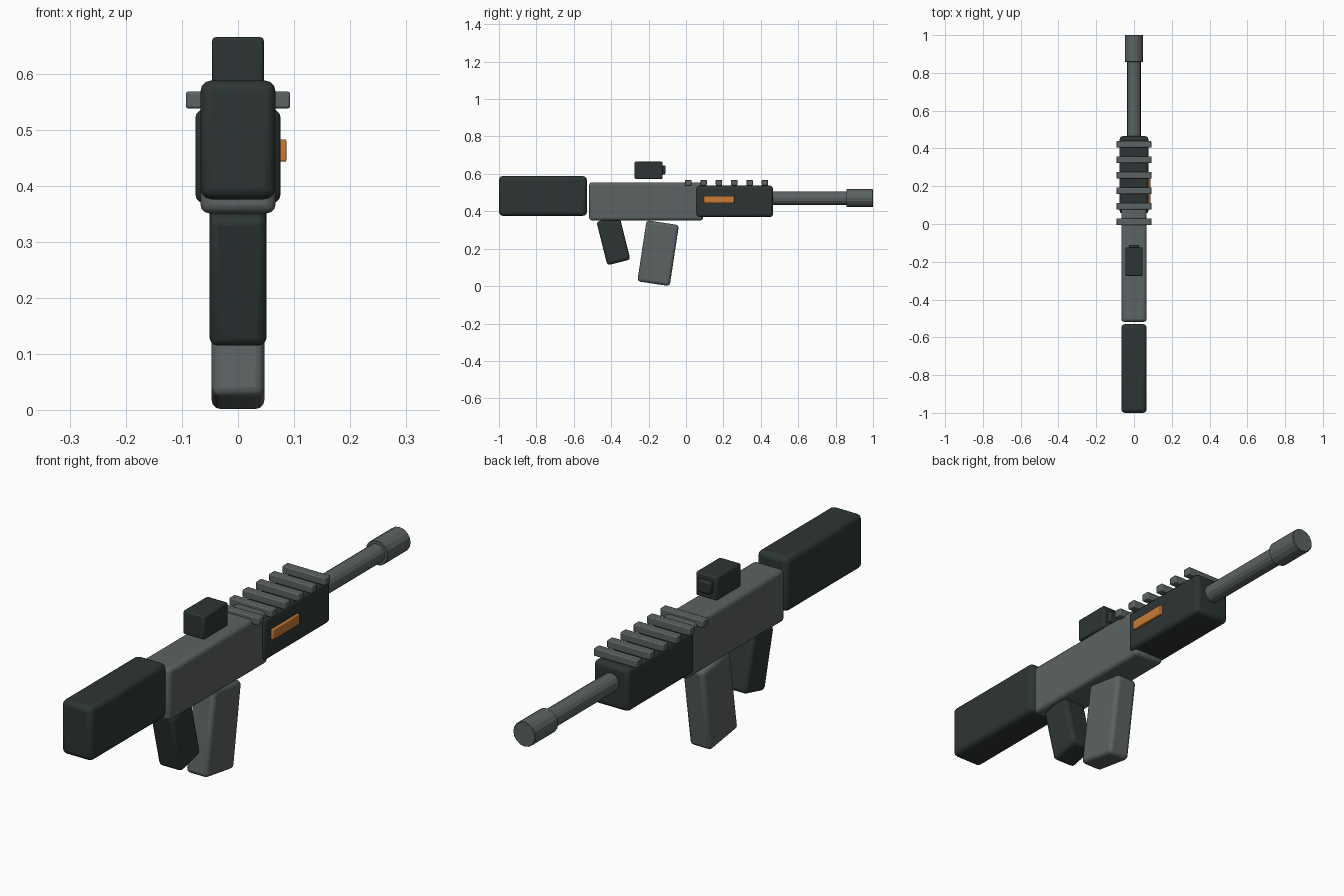
import bpy
import math

cube = bpy.data.objects.get("Cube")
if cube:
    bpy.data.objects.remove(cube, do_unlink=True)


def material(name, rgb):
    mat = bpy.data.materials.new(name)
    mat.use_nodes = True
    mat.diffuse_color = (*rgb, 1)
    mat.node_tree.nodes["Principled BSDF"].inputs["Base Color"].default_value = (*rgb, 1)
    return mat


DARK = material("dark green grey", (0.026, 0.036, 0.034))
GREY = material("metal grey", (0.107, 0.122, 0.122))
ORANGE = material("orange", (0.58, 0.2, 0.035))


def finish(obj, name, mat, bevel, segments):
    obj.name = name
    obj.data.materials.append(mat)
    bpy.ops.object.transform_apply(location=False, rotation=False, scale=True)
    mod = obj.modifiers.new("rounded edges", "BEVEL")
    mod.width = bevel
    mod.segments = segments
    mod.limit_method = "ANGLE"
    mod.angle_limit = math.radians(40)
    return obj


def box(name, mat, centre, size, bevel, segments=3, tilt=0):
    bpy.ops.mesh.primitive_cube_add(size=1, location=centre,
                                    rotation=(math.radians(tilt), 0, 0))
    obj = bpy.context.object
    obj.scale = size
    finish(obj, name, mat, bevel, segments)
    bpy.ops.object.shade_smooth_by_angle(angle=math.radians(35))
    return obj


def tube(name, mat, radius, y0, y1, z):
    bpy.ops.mesh.primitive_cylinder_add(vertices=16, radius=radius, depth=y1 - y0,
                                        location=(0, (y0 + y1) / 2, z),
                                        rotation=(math.pi / 2, 0, 0))
    return finish(bpy.context.object, name, mat, 0.002, 1)


# Main bodies
box("stock", DARK, (0, -0.765, 0.482), (0.134, 0.47, 0.212), 0.02)
box("receiver", GREY, (0, -0.213, 0.453), (0.134, 0.61, 0.204), 0.016)
box("handguard", DARK, (0, 0.26, 0.453), (0.152, 0.41, 0.168), 0.016)

# Slanted grip and magazine
box("grip", DARK, (0, -0.388, 0.243), (0.102, 0.127, 0.24), 0.016, tilt=14)
box("magazine", GREY, (0, -0.149, 0.176), (0.094, 0.175, 0.33), 0.016, tilt=-8.6)

# Barrel and muzzle
tube("barrel", GREY, 0.036, 0.44, 0.88, 0.47)
tube("muzzle", GREY, 0.048, 0.857, 1.0, 0.47)

# Rail slats across the top
for i in range(6):
    box(f"rail_slat_{i + 1}", GREY, (0, 0.012 + 0.082 * i, 0.553),
        (0.186, 0.034, 0.03), 0.004, 2)

# Sight with its lens block
box("sight", DARK, (0, -0.2, 0.619), (0.092, 0.15, 0.092), 0.006, 2)
box("sight_lens", DARK, (0, -0.123, 0.621), (0.054, 0.026, 0.048), 0.006, 2)

# Accent strip on the left side only
box("accent_strip", ORANGE, (0.077, 0.177, 0.463), (0.019, 0.165, 0.04), 0.003, 2)
